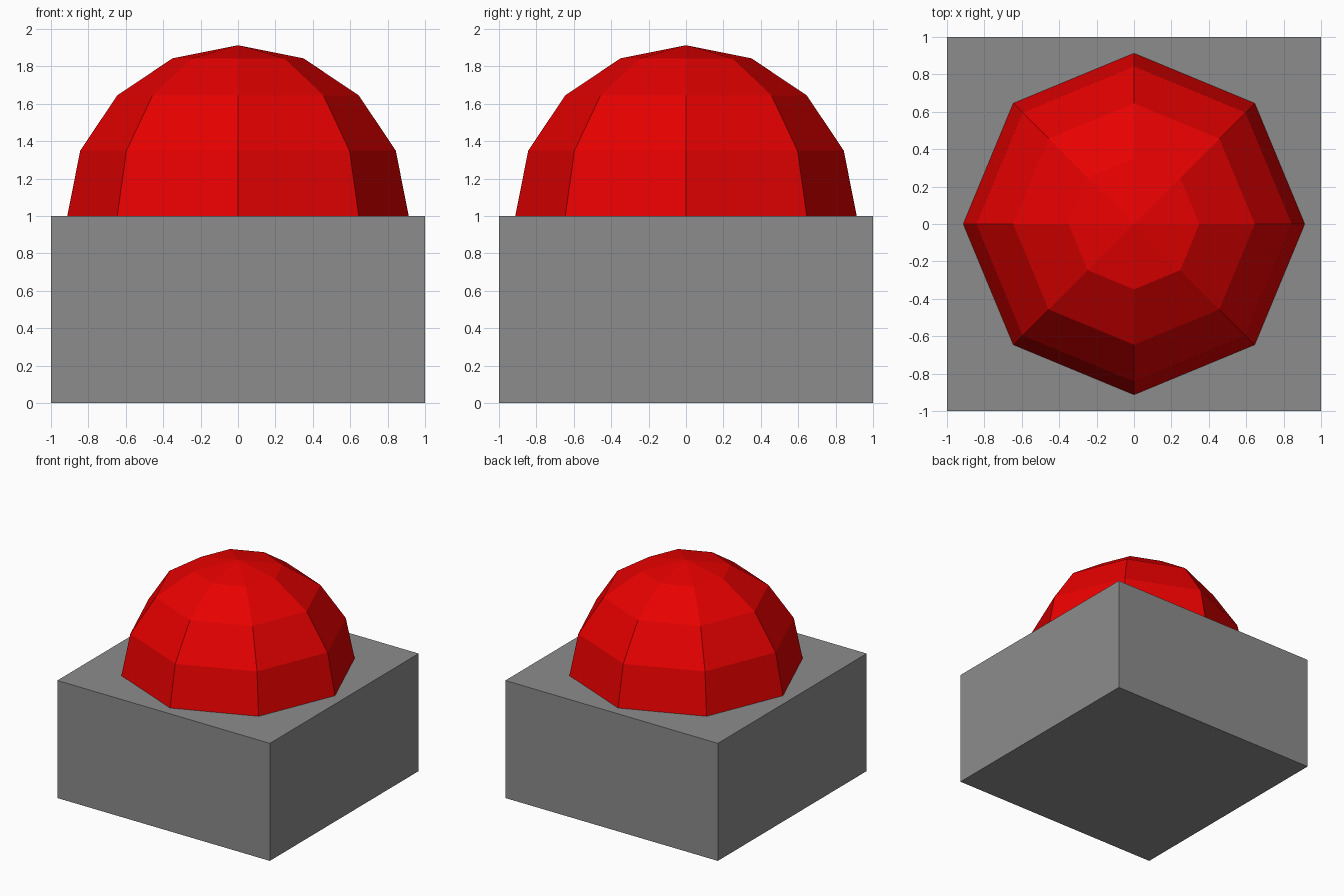
import bpy
import bmesh
from mathutils import Matrix

if "Cube" in bpy.data.objects:
    bpy.data.objects.remove(bpy.data.objects["Cube"])

BASE_HEIGHT = 1.0
DOME_RADIUS = 0.913


def make_object(name, bm, color):
    mesh = bpy.data.meshes.new(name)
    bm.to_mesh(mesh)
    bm.free()
    obj = bpy.data.objects.new(name, mesh)
    bpy.context.collection.objects.link(obj)
    mat = bpy.data.materials.new(name + "_color")
    mat.diffuse_color = (*color, 1)
    mat.use_nodes = True
    mat.node_tree.nodes["Principled BSDF"].inputs["Base Color"].default_value = mat.diffuse_color
    mesh.materials.append(mat)
    return obj


# Square dark grey base block
bm = bmesh.new()
bmesh.ops.create_cube(bm, size=1, matrix=Matrix.Translation((0, 0, BASE_HEIGHT / 2))
                      @ Matrix.Diagonal((2, 2, BASE_HEIGHT, 1)))
make_object("base_block", bm, (0.265, 0.265, 0.265))

# Eight-sided red half-sphere button resting on the block
bm = bmesh.new()
bmesh.ops.create_uvsphere(bm, u_segments=8, v_segments=8, radius=DOME_RADIUS)
lower = [v for v in bm.verts if v.co.z < -0.01]
bmesh.ops.delete(bm, geom=lower, context='VERTS')
bmesh.ops.translate(bm, verts=bm.verts, vec=(0, 0, BASE_HEIGHT))
make_object("button_dome", bm, (0.8, 0.0, 0.0))
